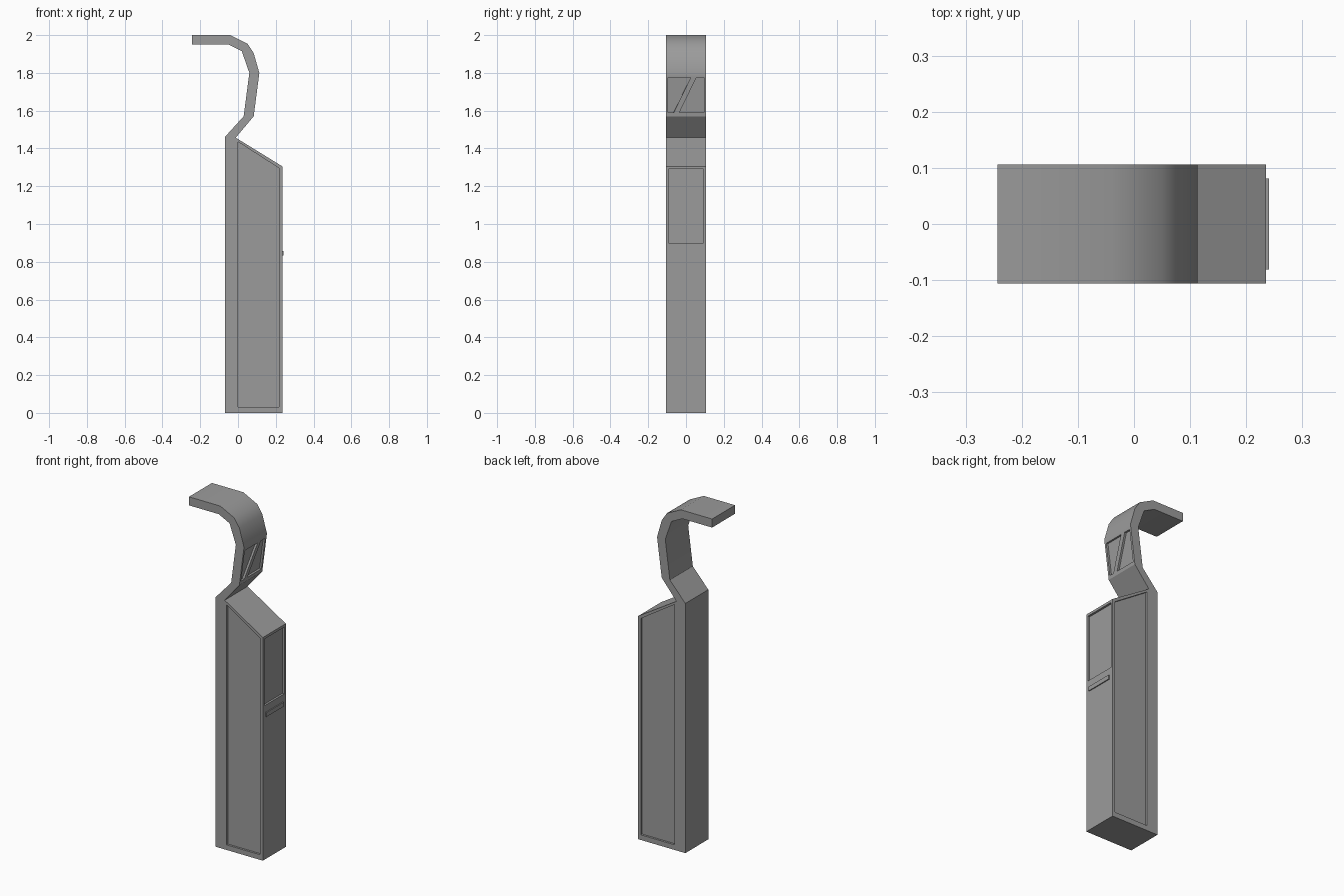
import bpy, bmesh, math
from mathutils import Vector

cube = bpy.data.objects.get("Cube")
if cube:
    bpy.data.objects.remove(cube)

HALF = 0.106      # half depth of the body
DEPTH = 0.012     # recess depth

grey = bpy.data.materials.new("plain grey")
grey.use_nodes = True
colour = (0.33, 0.33, 0.33, 1)
grey.diffuse_color = colour
grey.node_tree.nodes["Principled BSDF"].inputs["Base Color"].default_value = colour


def prism(name, points, offset):
    """Solid made by sweeping a flat polygon along an offset."""
    bm = bmesh.new()
    face = bm.faces.new([bm.verts.new(p) for p in points])
    swept = bmesh.ops.extrude_face_region(bm, geom=[face], use_keep_orig=True)
    verts = [g for g in swept["geom"] if isinstance(g, bmesh.types.BMVert)]
    bmesh.ops.translate(bm, verts=verts, vec=offset)
    bmesh.ops.recalc_face_normals(bm, faces=bm.faces)
    mesh = bpy.data.meshes.new(name)
    bm.to_mesh(mesh)
    bm.free()
    mesh.materials.append(grey)
    obj = bpy.data.objects.new(name, mesh)
    bpy.context.collection.objects.link(obj)
    return obj


def cut(target, points, inward):
    """Sink a recess of DEPTH into the target where the polygon lies."""
    start = [Vector(p) - inward * 0.02 for p in points]
    cutter = prism("recess_cutter", start, inward * (0.02 + DEPTH))
    cutter.hide_render = True
    mod = target.modifiers.new("recess", 'BOOLEAN')
    mod.operation, mod.solver, mod.object = 'DIFFERENCE', 'EXACT', cutter
    graph = bpy.context.evaluated_depsgraph_get()
    mesh = bpy.data.meshes.new_from_object(target.evaluated_get(graph))
    target.modifiers.clear()
    target.data = mesh
    bpy.data.objects.remove(cutter)


# Body and hooked strap as one continuous side profile
profile = [(-0.07, 0), (-0.07, 1.46), (0.03, 1.57), (0.06, 1.8), (0.02, 1.915),
           (-0.05, 1.95), (-0.243, 1.95), (-0.243, 2), (-0.04, 2), (0.05, 1.955),
           (0.083, 1.905), (0.113, 1.8), (0.083, 1.57), (-0.012, 1.457),
           (0.235, 1.305), (0.235, 0)]
body = prism("body_with_hook", [(x, -HALF, z) for x, z in profile], (0, 2 * HALF, 0))

# Sunken side panels
panel = [(0, 0.03), (0, 1.435), (0.218, 1.295), (0.218, 0.03)]
for side in (-1, 1):
    cut(body, [(x, side * HALF, z) for x, z in panel], Vector((0, -side, 0)))

# Sunken window on the end face
cut(body, [(0.235, y, z) for y, z in
           ((-0.093, 0.9), (0.093, 0.9), (0.093, 1.29), (-0.093, 1.29))],
    Vector((-1, 0, 0)))

# Strap recess, split by a slanting bar
low, high = 1.59, 1.775
slope = 0.03 / 0.23
inward = Vector((-1, 0, slope)).normalized()
for outline in (((-0.094, low), (-0.065, low), (0.025, high), (-0.094, high)),
                ((-0.035, low), (0.094, low), (0.094, high), (0.055, high))):
    cut(body, [(0.083 + slope * (z - 1.57), y, z) for y, z in outline], inward)

# Ledge handle under the window
prism("handle", [(0.23, -0.081, 0.833), (0.23, 0.081, 0.833),
                 (0.23, 0.081, 0.858), (0.23, -0.081, 0.858)], (0.011, 0, 0))

# Soft shading around the hook only, crisp edges elsewhere
bpy.ops.object.select_all(action='DESELECT')
body.select_set(True)
bpy.context.view_layer.objects.active = body
bpy.ops.object.shade_smooth_by_angle(angle=math.radians(31.5))
